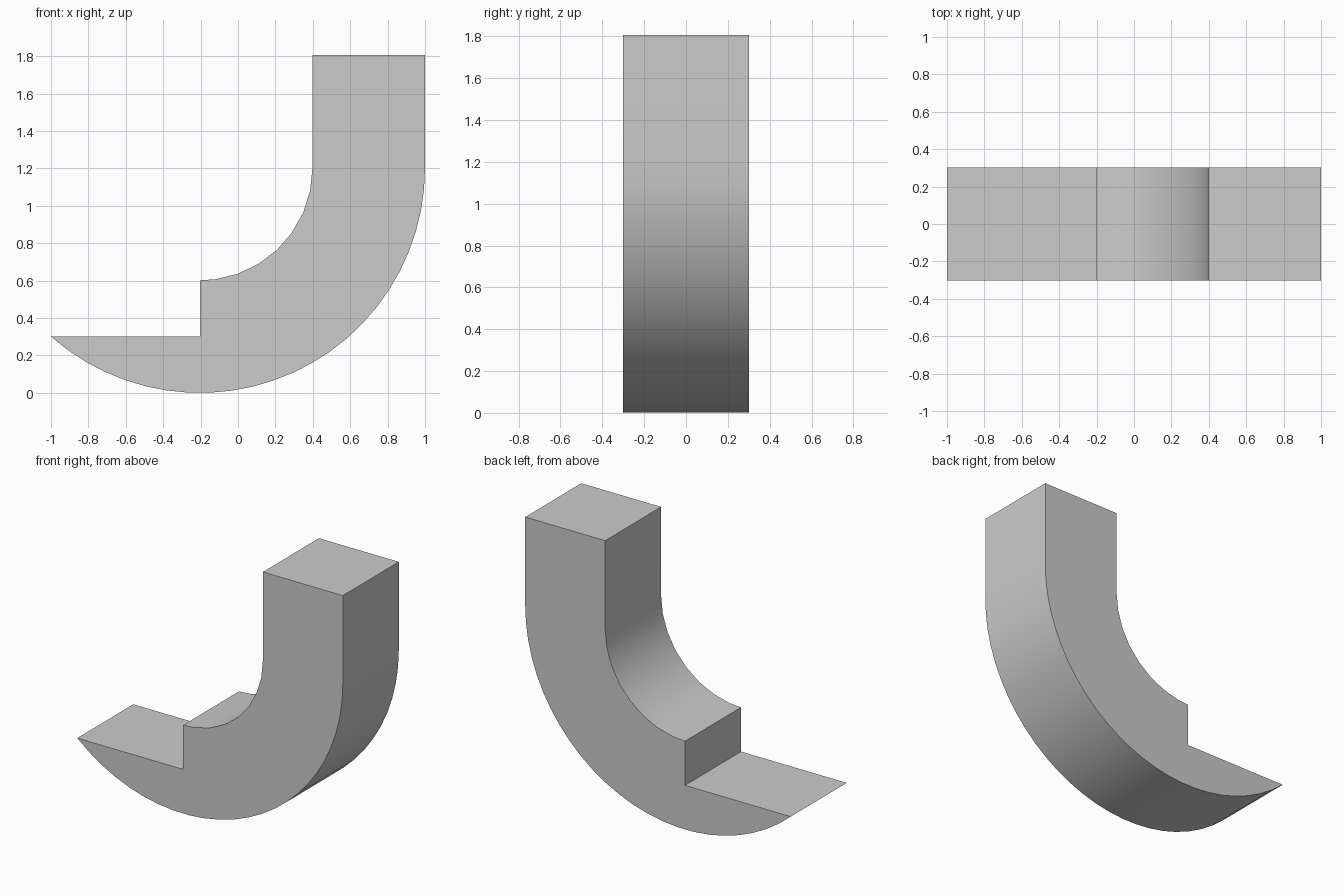
import bpy, bmesh
from math import cos, sin, radians, acos, pi

cube = bpy.data.objects.get("Cube")
if cube:
    bpy.data.objects.remove(cube, do_unlink=True)

# Main proportions: every size is a multiple of one unit
U = 0.6018
CX, CZ = 1 - 2 * U, 2 * U
DEPTH = U / 2


def arc(radius, start, end, steps):
    """Points on a circle around the bend centre."""
    return [(CX + radius * cos(start + (end - start) * i / steps),
             CZ + radius * sin(start + (end - start) * i / steps))
            for i in range(steps + 1)]


# Material
grey = bpy.data.materials.new("light grey")
grey.use_nodes = True
colour = (0.6, 0.6, 0.6, 1)
grey.diffuse_color = colour
grey.node_tree.nodes["Principled BSDF"].inputs["Base Color"].default_value = colour

# Side profile: square top, outer sweep, flat ledge, step, inner sweep
tip_angle = -pi / 2 - acos(0.75)
profile = [(1 - U, 3 * U), (1, 3 * U)]
profile += arc(2 * U, 0, tip_angle, 24)
profile += [(CX, U / 2), (CX, U)]
profile += arc(U, radians(-82), 0, 7)

# Extrude the profile through the depth
bm = bmesh.new()
face = bm.faces.new([bm.verts.new((x, -DEPTH, z)) for x, z in profile])
new = bmesh.ops.extrude_face_region(bm, geom=[face])["geom"]
bmesh.ops.translate(bm, vec=(0, 2 * DEPTH, 0),
                    verts=[v for v in new if isinstance(v, bmesh.types.BMVert)])
bmesh.ops.recalc_face_normals(bm, faces=bm.faces)

mesh = bpy.data.meshes.new("curved_bracket")
bm.to_mesh(mesh)
bm.free()
mesh.materials.append(grey)
bracket = bpy.data.objects.new("curved_bracket", mesh)
bpy.context.collection.objects.link(bracket)

# Smooth sweeps, sharp corners
bpy.context.view_layer.objects.active = bracket
bracket.select_set(True)
bpy.ops.object.shade_smooth_by_angle(angle=radians(30))
